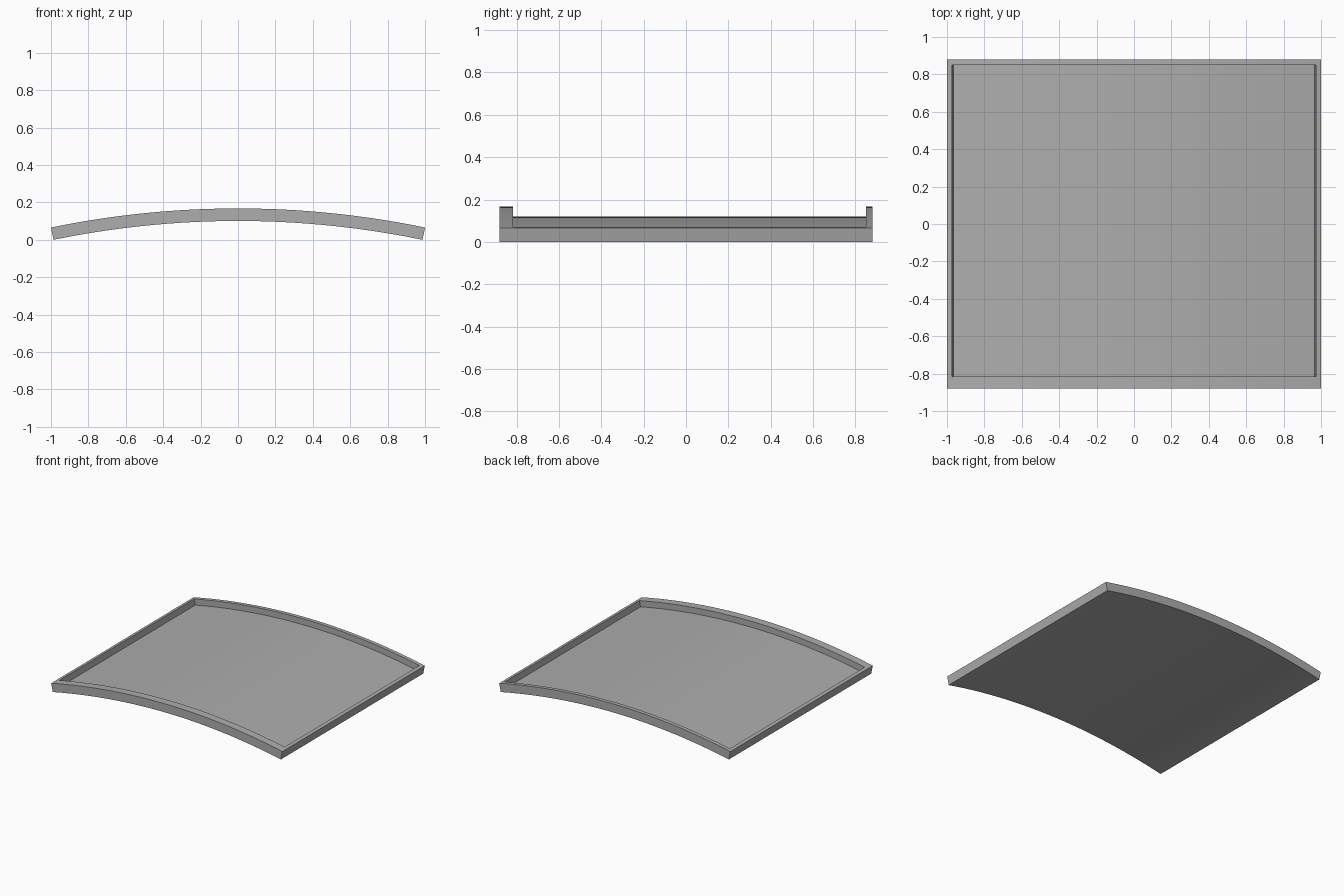
import bpy, bmesh, math
from mathutils import Vector

cube = bpy.data.objects.get("Cube")
if cube:
    bpy.data.objects.remove(cube)

RADIUS, TOP, THICK, DEPTH = 4.95, 0.168, 0.067, 0.047
HALF_Y, POCKET_FRONT, POCKET_BACK = 0.88, -0.816, 0.85
ARC = math.asin(1 / RADIUS)            # half angle of the panel
POCKET_ARC = math.asin(0.974 / RADIUS)  # half angle of the pocket
SEGMENTS = 32

grey = bpy.data.materials.new("grey")
grey.use_nodes = True
grey.diffuse_color = (0.42, 0.42, 0.42, 1)
grey.node_tree.nodes["Principled BSDF"].inputs["Base Color"].default_value = grey.diffuse_color

# Flat slab: x holds the angle, y the depth, z the height below the outer arc
bm = bmesh.new()
bmesh.ops.create_cube(bm, size=1)
for v in bm.verts:
    v.co = Vector((v.co.x * 2 * ARC, v.co.y * 2 * HALF_Y, (v.co.z - 0.5) * THICK))


def cut(point, normal):
    bmesh.ops.bisect_plane(bm, geom=bm.verts[:] + bm.edges[:] + bm.faces[:],
                           plane_co=point, plane_no=normal)


for i in range(SEGMENTS + 1):
    cut((POCKET_ARC * (2 * i / SEGMENTS - 1), 0, 0), (1, 0, 0))
for y in (POCKET_FRONT, POCKET_BACK):
    cut((0, y, 0), (0, 1, 0))

# Sink the pocket into the top, leaving a rim
pocket = []
for f in bm.faces:
    c = f.calc_center_median()
    if c.z > -0.001 and abs(c.x) < POCKET_ARC and POCKET_FRONT < c.y < POCKET_BACK:
        pocket.append(f)
sunk = bmesh.ops.extrude_face_region(bm, geom=pocket)["geom"]
bmesh.ops.delete(bm, geom=[f for f in pocket if f.is_valid], context="FACES_ONLY")
for v in sunk:
    if isinstance(v, bmesh.types.BMVert):
        v.co.z -= DEPTH

# Bend the slab around the arc
for v in bm.verts:
    angle, r = v.co.x, RADIUS + v.co.z
    v.co.x, v.co.z = r * math.sin(angle), r * math.cos(angle) - RADIUS + TOP
low = min(v.co.z for v in bm.verts)
bmesh.ops.translate(bm, verts=bm.verts, vec=(0, 0, -low))
bmesh.ops.recalc_face_normals(bm, faces=bm.faces)

mesh = bpy.data.meshes.new("curved_tray")
bm.to_mesh(mesh)
bm.free()
mesh.materials.append(grey)
tray = bpy.data.objects.new("curved_tray", mesh)
bpy.context.collection.objects.link(tray)
bpy.context.view_layer.objects.active = tray
tray.select_set(True)
bpy.ops.object.shade_smooth_by_angle(angle=math.radians(30))
